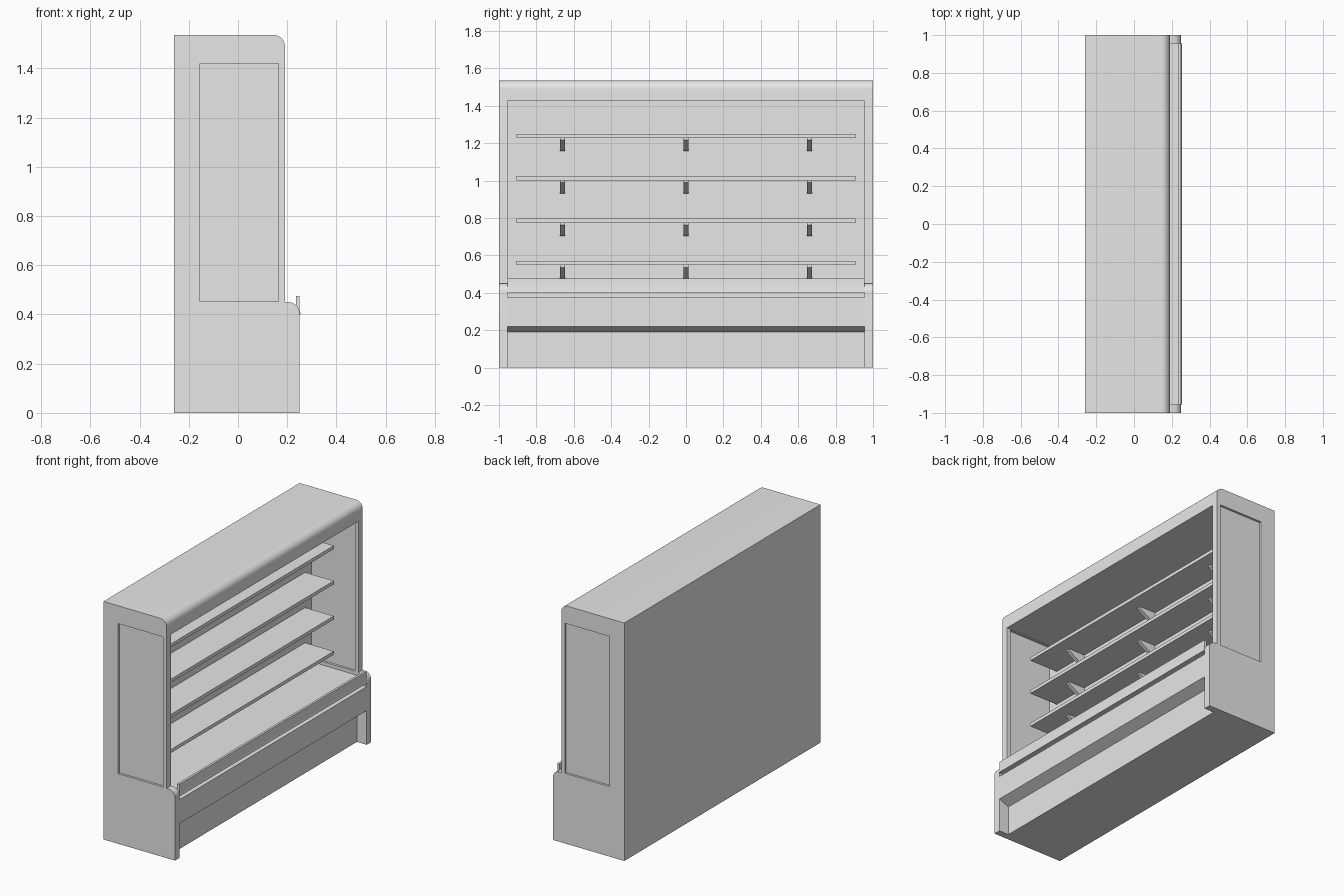
import bpy, bmesh, math

cube = bpy.data.objects.get("Cube")
if cube:
    bpy.data.objects.remove(cube, do_unlink=True)

grey = bpy.data.materials.new("light_grey")
grey.use_nodes = True
grey.diffuse_color = (0.8, 0.8, 0.8, 1)
grey.node_tree.nodes["Principled BSDF"].inputs["Base Color"].default_value = (0.8, 0.8, 0.8, 1)


def shade(obj):
    obj.data.shade_smooth()
    obj.data.set_sharp_from_angle(angle=math.radians(30))


def extrude(name, profile, y0, y1):
    """Extrude an (x, z) outline along y."""
    bm = bmesh.new()
    face = bm.faces.new([bm.verts.new((x, y0, z)) for x, z in profile])
    ext = bmesh.ops.extrude_face_region(bm, geom=[face])
    verts = [g for g in ext["geom"] if isinstance(g, bmesh.types.BMVert)]
    bmesh.ops.translate(bm, vec=(0, y1 - y0, 0), verts=verts)
    bmesh.ops.recalc_face_normals(bm, faces=bm.faces)
    me = bpy.data.meshes.new(name)
    bm.to_mesh(me)
    bm.free()
    me.materials.append(grey)
    obj = bpy.data.objects.new(name, me)
    bpy.context.collection.objects.link(obj)
    shade(obj)
    return obj


def box(name, x0, x1, y0, y1, z0, z1):
    return extrude(name, [(x0, z0), (x1, z0), (x1, z1), (x0, z1)], y0, y1)


def corner(x, z, r, steps=8):
    """Rounded upper front corner, listed from the front up to the top."""
    angles = [math.pi / 2 * i / steps for i in range(steps + 1)]
    return [(x - r + r * math.cos(a), z - r + r * math.sin(a)) for a in angles]


BACK, FRONT, BASE = -0.26, 0.19, 0.25
WALL, TOP, INNER = -0.155, 1.535, 0.955

# Cabinet: base with kick recess and groove, front lip, deck, back wall, header
cabinet = [(BACK, 0), (0.18, 0), (0.18, 0.19), (BASE, 0.22), (BASE, 0.375),
           (0.215, 0.375), (0.215, 0.40), (0.255, 0.40), (BASE, 0.42),
           (BASE, 0.475), (0.235, 0.475), (0.235, 0.43), (WALL, 0.43),
           (WALL, 1.425), (FRONT, 1.425)] + corner(FRONT, TOP, 0.045) + [(BACK, TOP)]
extrude("cabinet_body", cabinet, -INNER, INNER)

# End panels, each with a window opening and a thin pane
panel = ([(BACK, 0), (BASE, 0)] + corner(BASE, 0.45, 0.045) + [(FRONT, 0.45)]
         + corner(FRONT, TOP, 0.045) + [(BACK, TOP)])
for side, s in (("right", -1), ("left", 1)):
    y0, y1 = sorted((s * INNER, s))
    end = extrude(side + "_end_panel", panel, y0, y1)
    cutter = box("window_cutter", WALL, 0.165, y0 - 0.1, y1 + 0.1, 0.452, 1.42)
    cutter.hide_render = True
    mod = end.modifiers.new("window", "BOOLEAN")
    mod.operation = "DIFFERENCE"
    mod.solver = "EXACT"
    mod.object = cutter
    bpy.context.view_layer.objects.active = end
    bpy.ops.object.modifier_apply(modifier=mod.name)
    bpy.data.objects.remove(cutter, do_unlink=True)
    shade(end)
    mid = (y0 + y1) / 2
    box(side + "_window_pane", WALL, 0.165, mid - 0.008, mid + 0.008, 0.452, 1.42)

# Shelves with three tapered brackets each
for i in range(4):
    z = 0.547 + 0.227 * i
    box(f"shelf_{i + 1}", WALL, 0.05, -0.905, 0.905, z, z + 0.022)
    for j in (-1, 0, 1):
        bracket = [(WALL, z), (WALL, z - 0.07), (-0.135, z - 0.07), (-0.04, z - 0.012), (-0.04, z)]
        extrude(f"shelf_{i + 1}_bracket", bracket, 0.66 * j - 0.0125, 0.66 * j + 0.0125)
